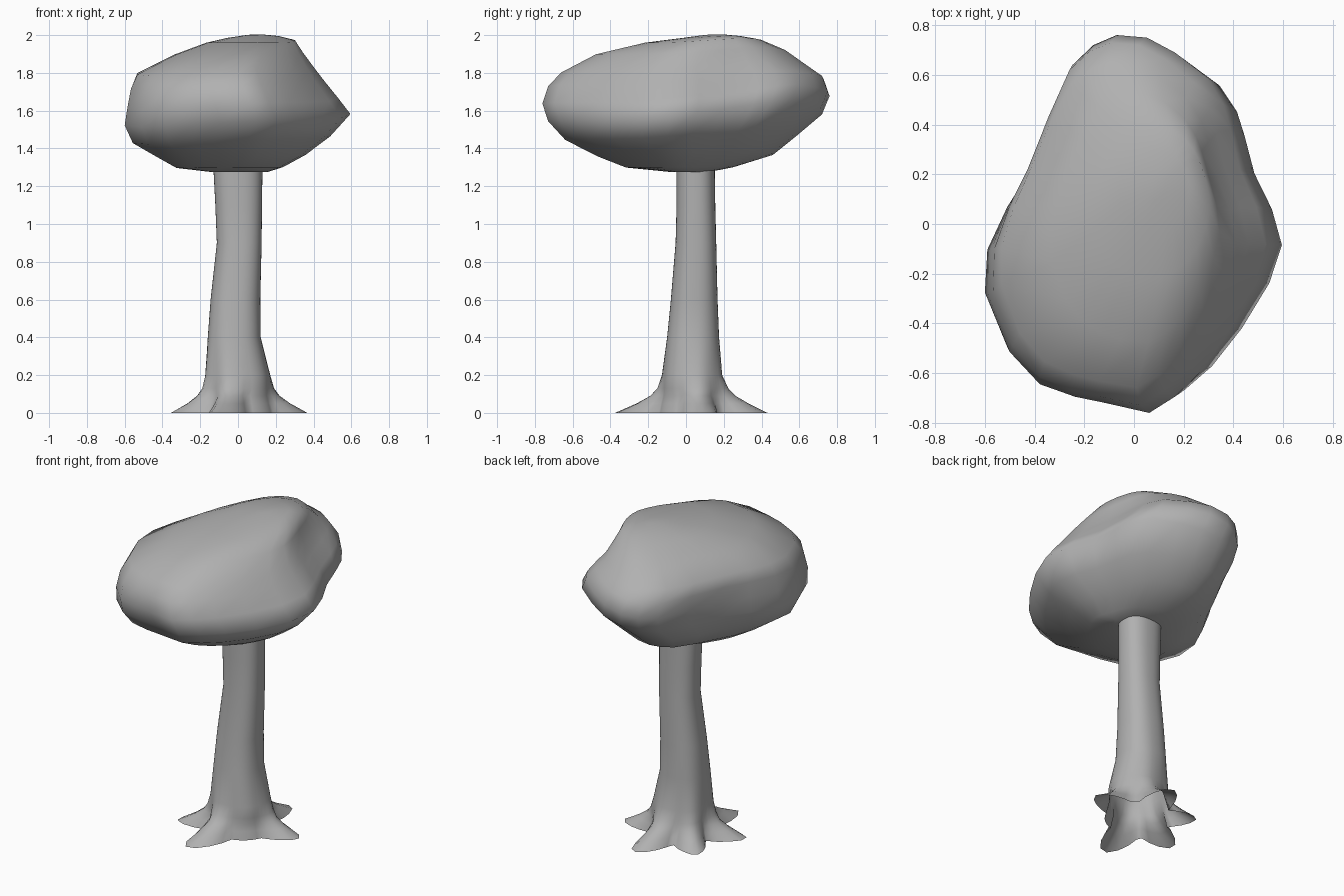
import bpy, bmesh, math

if "Cube" in bpy.data.objects:
    bpy.data.objects.remove(bpy.data.objects["Cube"])

# Matte mid-dark grey shared by both parts
grey = bpy.data.materials.new("dark_grey")
grey.diffuse_color = (.44, .44, .44, 1)
grey.use_nodes = True
grey.node_tree.nodes["Principled BSDF"].inputs["Base Color"].default_value = grey.diffuse_color


def loft(name, rings, bottom=False, top=False):
    """Bridge equal-length vertex rings, optionally closing the ends."""
    bm = bmesh.new()
    loops = [[bm.verts.new(p) for p in ring] for ring in rings]
    n = len(loops[0])
    for a, b in zip(loops, loops[1:]):
        for i in range(n):
            j = (i + 1) % n
            bm.faces.new((a[i], a[j], b[j], b[i]))
    if bottom:
        bm.faces.new(loops[0][::-1])
    if top:
        bm.faces.new(loops[-1])
    me = bpy.data.meshes.new(name)
    bm.to_mesh(me)
    bm.free()
    me.materials.append(grey)
    ob = bpy.data.objects.new(name, me)
    bpy.context.collection.objects.link(ob)
    for p in me.polygons:
        p.use_smooth = True
    return ob


# Canopy: plan outline fitted into the slice bounds, rounder towards top and bottom
outline = [(.59, -.08), (.55, .07), (.48, .22), (.44, .38), (.41, .48), (.34, .59),
           (.2, .69), (.08, .75), (-.05, .76), (-.15, .72), (-.24, .64), (-.33, .44),
           (-.42, .23), (-.51, .08), (-.59, -.1), (-.6, -.28), (-.51, -.51),
           (-.38, -.64), (-.23, -.69), (-.1, -.715), (.09, -.755), (.2, -.69),
           (.31, -.59), (.43, -.43), (.54, -.24)]
# z, x min, x max, y min, y max, roundness
slices = [(1.275, -.14, .16, -.08, .12, .6), (1.30, -.33, .24, -.32, .25, .5),
          (1.36, -.43, .36, -.47, .46, .3), (1.45, -.56, .49, -.64, .58, .1),
          (1.55, -.60, .595, -.73, .72, 0), (1.645, -.585, .53, -.76, .76, 0),
          (1.74, -.57, .46, -.73, .73, .1), (1.81, -.54, .41, -.66, .65, .25),
          (1.90, -.34, .345, -.48, .53, .5), (1.96, -.17, .305, -.22, .40, .8),
          (1.985, -.06, .22, -.02, .30, 1), (2.0, .05, .13, .1, .2, 1)]


def canopy_ring(z, x0, x1, y0, y1, t):
    ring = []
    for x, y in outline:
        u, v = (x + .005) / .595, (y - .0025) / .7575
        f = (1 - t) + t / math.hypot(u, v)
        px = (x0 + x1) / 2 + u * f * (x1 - x0) / 2
        py = (y0 + y1) / 2 + v * f * (y1 - y0) / 2
        # lift the back right corner, sink the front left one
        s = (px / .595 + py / .7575) / math.sqrt(2)
        ring.append((px, py, z + (.13 if s > 0 else .03) * s ** 3))
    return ring


loft("canopy", [canopy_ring(*s) for s in slices], True, True)

# Trunk: rounded sections that flare into five pointed roots, open underneath
roots = [(256, .43), (8, .36), (81, .385), (141, .33), (201, .385)]  # angle, reach
# z, x min, x max, y min, y max, root strength
sections = [(0, -.19, .2, -.15, .24, 1), (.05, -.18, .185, -.14, .225, .55),
            (.09, -.175, .175, -.13, .21, .28), (.13, -.172, .17, -.125, .2, .13),
            (.2, -.17, .165, -.12, .185, .04), (.4, -.16, .12, -.1, .175, 0),
            (.6, -.145, .118, -.08, .167, 0), (.9, -.112, .125, -.055, .16, 0),
            (1.1, -.12, .127, -.05, .155, 0), (1.33, -.132, .13, -.05, .152, 0)]
SIDES = 48
rings = []
for z, x0, x1, y0, y1, k in sections:
    ring = []
    for i in range(SIDES):
        deg = 360 * i / SIDES
        c, s = math.cos(math.radians(deg)), math.sin(math.radians(deg))
        grow = 0
        for ang, reach in roots:
            d = abs((deg - ang + 180) % 360 - 180)
            grow = max(grow, (reach - .19) * min(1, max(0, 1.15 - d / 25)))
        p = 1 if k > .2 else .85          # boxier section above the roots
        cx, sy = (math.copysign(abs(q) ** p, q) for q in (c, s))
        ring.append(((x0 + x1) / 2 + cx * (x1 - x0) / 2 + c * k * grow,
                     (y0 + y1) / 2 + sy * (y1 - y0) / 2 + s * k * grow, z))
    rings.append(ring)
loft("trunk", rings)
